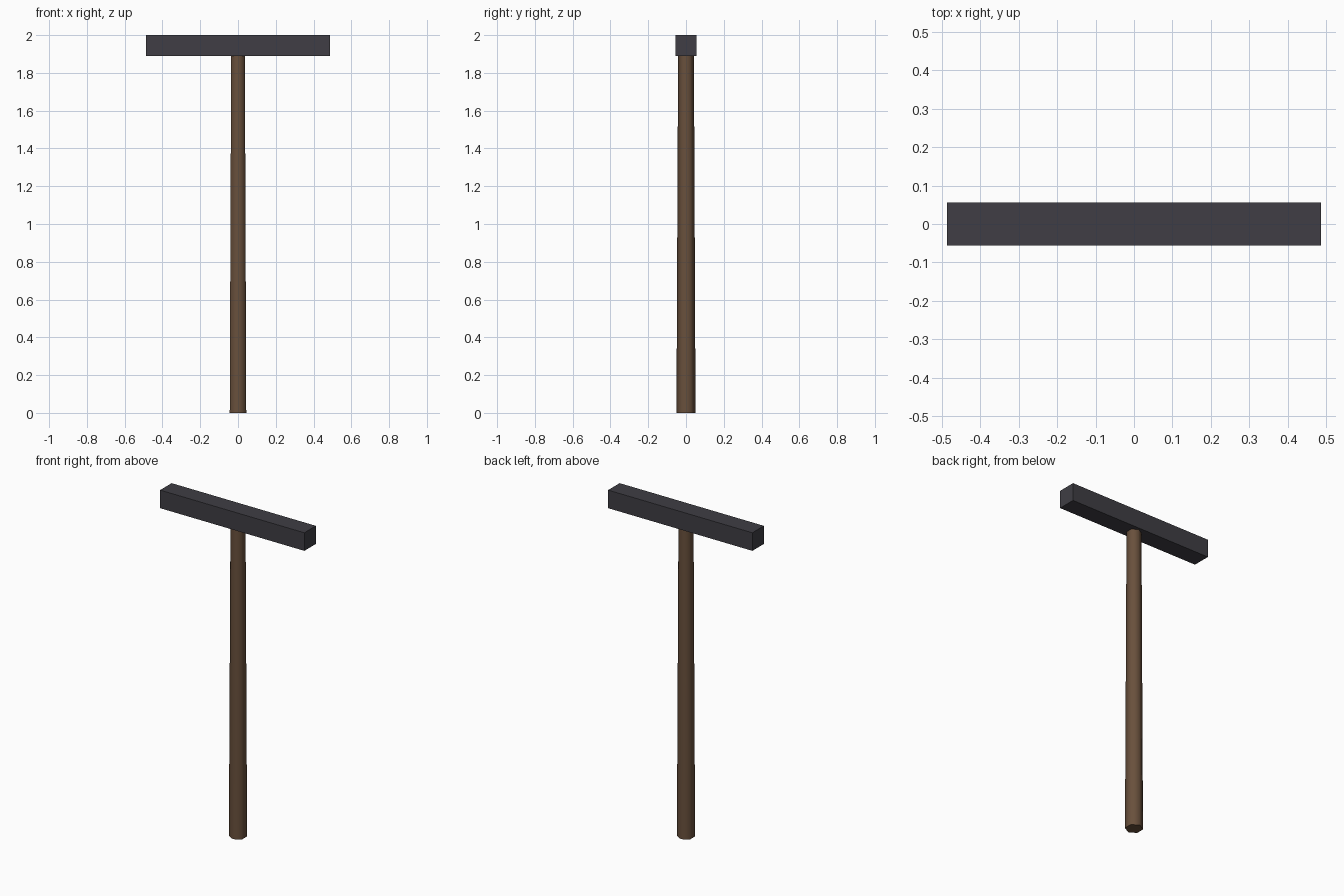
import bpy
import math

default_cube = bpy.data.objects.get("Cube")
if default_cube:
    bpy.data.objects.remove(default_cube, do_unlink=True)


def make_material(name, color):
    mat = bpy.data.materials.new(name)
    mat.use_nodes = True
    mat.diffuse_color = color
    mat.node_tree.nodes["Principled BSDF"].inputs["Base Color"].default_value = color
    return mat


wood = make_material("brown wood", (0.14, 0.08, 0.045, 1))
iron = make_material("dark iron", (0.05, 0.048, 0.058, 1))

# Tapered six-sided shaft, corners pointing front and back, smooth round the sides
shaft_height = 1.89
bpy.ops.mesh.primitive_cone_add(vertices=6, radius1=0.0505, radius2=0.042,
                                depth=shaft_height,
                                location=(0, 0, shaft_height / 2))
shaft = bpy.context.object
shaft.name = "handle_shaft"
shaft.data.materials.append(wood)
bpy.ops.object.shade_smooth_by_angle(angle=math.radians(70))

# Square crossbar resting on top of the shaft
bpy.ops.mesh.primitive_cube_add(size=1, location=(0, 0, 1.945))
bar = bpy.context.object
bar.name = "crossbar_head"
bar.scale = (0.973, 0.111, 0.11)
bpy.ops.object.transform_apply(location=False, rotation=False, scale=True)
bar.data.materials.append(iron)
